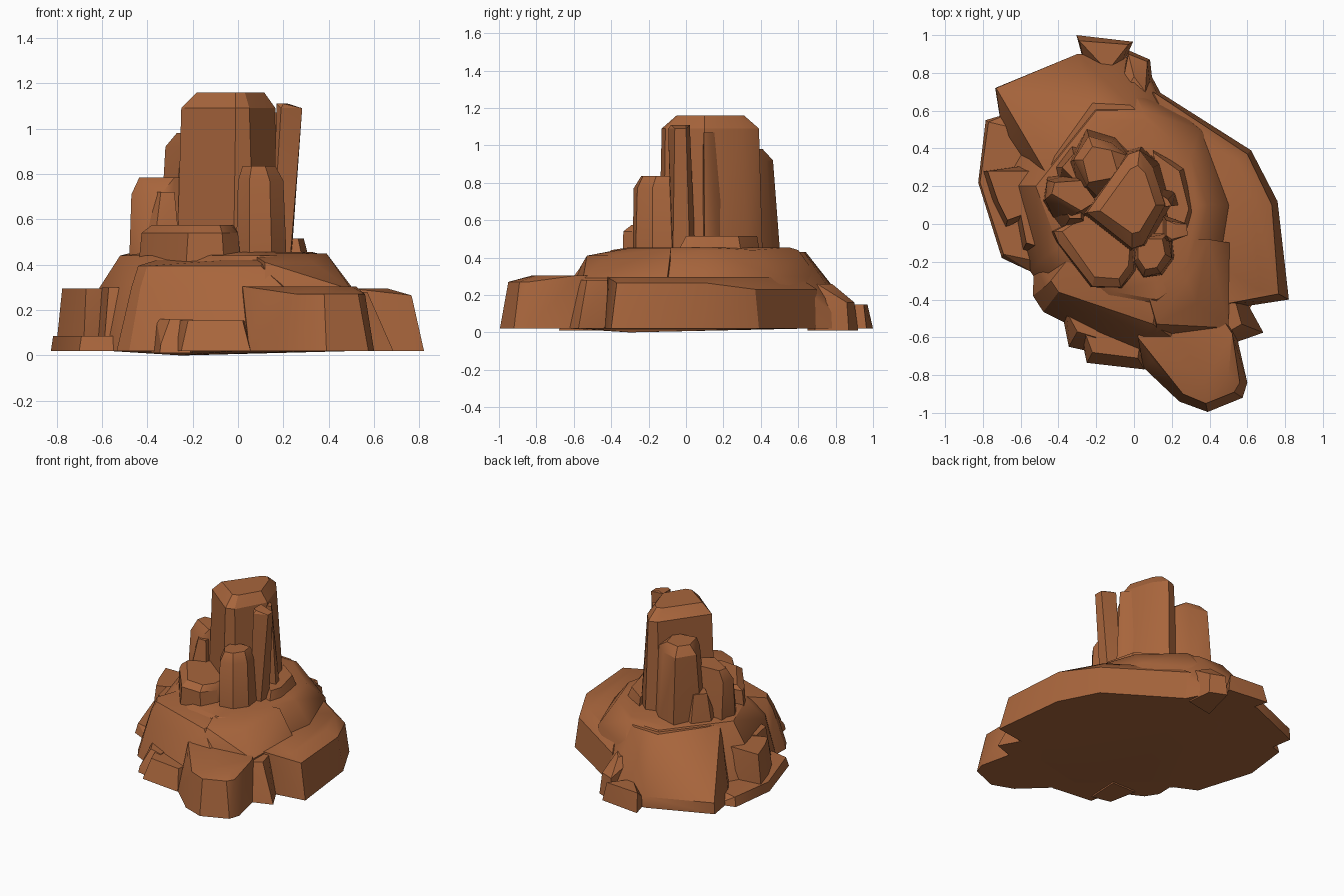
import bpy, bmesh, math

stone = bpy.data.materials.new("red sandstone")
stone.diffuse_color = (0.39, 0.13, 0.045, 1)


def rock(name, *levels):
    """Faceted convex rock from stacked outlines: (z, [(x, y), ...])."""
    bm = bmesh.new()
    for z, pts in levels:
        for x, y in pts:
            bm.verts.new((x, y, z))
    r = bmesh.ops.convex_hull(bm, input=bm.verts[:])
    junk = {g for g in r["geom_interior"] + r["geom_unused"]
            if isinstance(g, bmesh.types.BMVert)}
    bmesh.ops.delete(bm, geom=list(junk), context='VERTS')
    bmesh.ops.dissolve_limit(bm, angle_limit=math.radians(4),
                             verts=bm.verts[:], edges=bm.edges[:])
    bmesh.ops.recalc_face_normals(bm, faces=bm.faces[:])
    me = bpy.data.meshes.new(name)
    bm.to_mesh(me)
    bm.free()
    me.materials.append(stone)
    me.shade_smooth()
    me.set_sharp_from_angle(angle=math.radians(28))
    bpy.context.collection.objects.link(bpy.data.objects.new(name, me))


# Underside and plateau core
rock("underside",
     (0.0, [(-.25, -.3), (.1, -.4), (.15, .2), (-.2, .3)]),
     (.025, [(-.65, .5), (-.65, -.1), (-.45, -.4), (.05, -.7), (.5, -.6), (.72, -.3), (.66, .2), (.1, .7), (-.25, .85)]))
rock("plateau",
     (.02, [(-.66, .3), (-.55, -.25), (-.3, -.5), (.1, -.7), (.5, -.55), (.62, .1), (.4, .5), (0, .8), (-.4, .75)]),
     (.3, [(-.61, .2), (-.5, -.2), (-.3, -.45), (.15, -.55), (.42, -.4), (.5, .1), (.35, .5), (0, .7)]),
     (.44, [(-.52, .2), (-.4, -.12), (-.1, -.36), (.12, -.4), (.3, -.28), (.39, .1), (.3, .36), (.05, .6), (-.2, .6)]),
     (.455, [(-.46, .2), (-.3, -.15), (.12, -.3), (.28, -.2), (.33, .1), (.05, .55), (-.2, .55)]))

# Broad lower slabs
rock("east_slab",
     (.02, [(.82, -.4), (.76, .12), (.62, .39), (.1, .72), (0, .3), (.1, -.3), (.56, -.44)]),
     (.265, [(.765, -.37), (.73, .1)]),
     (.23, [(.6, .37), (.1, .7)]),
     (.295, [(.66, -.35), (.64, .1), (.54, .34), (.15, .6), (.1, 0), (.5, -.42)]))
rock("front_lobe",
     (.02, [(.6, -.84), (.575, -.92), (.39, -.995), (.24, -.94), (.05, -.76), (0, -.4), (.5, -.4), (.55, -.6)]),
     (.27, [(.56, -.84), (.53, -.89), (.38, -.95), (.26, -.9), (.1, -.72)]),
     (.305, [(.5, -.8), (.38, -.82), (.02, -.6), (.1, -.4), (.4, -.4), (.52, -.58)]))
rock("front_wedge",
     (.02, [(.685, -.575), (.5, -.64), (.4, -.4), (.6, -.42)]),
     (.28, [(.57, -.53), (.5, -.57), (.4, -.4), (.54, -.42)]))
rock("front_cliff",
     (.02, [(-.535, -.38), (-.53, -.2), (-.48, -.465), (-.36, -.5), (.06, -.74), (.25, -.75), (.3, -.3)]),
     (.3, [(-.47, -.33), (-.43, -.4), (.05, -.6), (.2, -.6)]),
     (.395, [(-.44, -.3), (-.4, -.36), (.1, -.53), (.12, -.45)]),
     (.42, [(-.36, -.2), (-.05, -.4), (.12, -.42), (.2, -.2)]))
rock("front_right_bench",
     (.1, [(.1, -.64), (.5, -.6), (.5, -.1), (.1, -.1)]),
     (.29, [(.12, -.6), (.5, -.55), (.51, -.1)]),
     (.41, [(.12, -.53), (.33, -.42), (.42, -.1)]),
     (.45, [(.06, -.32), (.28, -.3), (.39, -.08), (.1, -.1)]))
rock("back_slope",
     (.02, [(-.735, .72), (-.3, .9), (.04, .88), (.1, .7), (.3, .4), (-.5, .2), (-.7, .5)]),
     (.1, [(-.73, .72), (-.3, .9), (.02, .86)]),
     (.43, [(-.46, .26), (-.42, .36), (-.22, .64), (-.02, .63), (.25, .4), (.2, .2)]))

# West side shelf and blocks
rock("west_shelf",
     (.02, [(-.825, .22), (-.785, .55), (-.65, .59), (-.4, .2), (-.53, -.26), (-.7, -.18)]),
     (.085, [(-.815, .22), (-.77, .54), (-.6, .5), (-.5, -.2), (-.69, -.16)]))
rock("west_block",
     (.05, [(-.8, .28), (-.75, .12), (-.68, -.02), (-.45, .1), (-.5, .32)]),
     (.295, [(-.775, .28), (-.72, .12), (-.67, .02), (-.45, .1), (-.5, .28)]))
rock("west_step",
     (.05, [(-.62, .02), (-.59, -.14), (-.4, -.15), (-.4, .15)]),
     (.3, [(-.6, .05), (-.57, -.1), (-.4, -.15), (-.4, .15)]))

# Small fallen rocks round the foot
rock("front_boulder",
     (.02, [(-.25, -.735), (.055, -.77), (.05, -.5), (-.3, -.5)]),
     (.155, [(-.22, -.68), (.02, -.71), (.05, -.5), (-.28, -.52)]))
rock("front_left_chip",
     (.01, [(-.345, -.65), (-.21, -.68), (-.2, -.45), (-.385, -.45)]),
     (.05, [(-.34, -.64), (-.24, -.66)]),
     (.16, [(-.3, -.57), (-.2, -.6), (-.2, -.45), (-.36, -.46)]))
rock("back_boulder",
     (.02, [(-.305, 1.0), (-.005, .965), (-.1, .75), (-.25, .8)]),
     (.15, [(-.29, .97), (-.03, .95), (-.14, .81)]))
rock("back_right_chip",
     (.01, [(-.03, .92), (.085, .87), (.105, .69), (-.1, .65)]),
     (.16, [(-.03, .9), (.07, .86), (.09, .7)]),
     (.26, [(0, .78), (.06, .7), (-.08, .65)]))

# Central tower and the pillars leaning on it
rock("main_tower",
     (.4, [(-.27, .05), (-.02, -.145), (.07, -.12), (.2, .1), (.14, .32), (.04, .41), (-.06, .38)]),
     (1.09, [(-.25, .06), (-.01, -.13), (.05, -.11), (.165, .1), (.1, .3), (.03, .39), (-.03, .37)]),
     (1.16, [(-.18, .07), (-.01, -.05), (.03, -.04), (.115, .1), (.06, .27), (.02, .31), (-.02, .29)]))
rock("thin_spire",
     (.42, [(.15, -.08), (.23, -.07), (.235, .02), (.15, .05)]),
     (1.09, [(.19, -.095), (.283, -.06), (.28, 0)]),
     (1.11, [(.17, -.06), (.2, -.08), (.22, 0), (.17, .02)]))
rock("east_fin",
     (.42, [(.1, .08), (.24, .1), (.22, .17), (.1, .2)]),
     (1.07, [(.1, .09), (.2, .095), (.18, .13), (.08, .2)]))
rock("front_pillar",
     (.4, [(-.01, -.2), (.05, -.285), (.15, -.27), (.215, -.18), (.2, -.05), (0, -.05)]),
     (.77, [(0, -.2), (.05, -.28), (.14, -.26), (.2, -.18), (.18, -.05)]),
     (.835, [(.02, -.18), (.06, -.24), (.12, -.23), (.165, -.16), (.15, -.08), (.02, -.08)]))
rock("front_left_block",
     (.38, [(-.44, -.04), (-.41, -.1), (-.23, -.335), (-.06, -.34), (.015, -.25), (.01, -.1), (-.25, .05)]),
     (.54, [(-.425, -.04), (-.4, -.1), (-.22, -.33), (-.07, -.335), (0, -.24), (0, -.1)]),
     (.575, [(-.38, -.04), (-.21, -.28), (-.08, -.29), (-.03, -.22), (-.02, -.1), (-.25, .05)]))
rock("west_pillar",
     (.4, [(-.48, .12), (-.42, .02), (-.3, 0), (-.2, .1), (-.3, .27), (-.46, .25)]),
     (.71, [(-.47, .13), (-.34, .04), (-.46, .23)]),
     (.785, [(-.435, .16), (-.28, .07), (-.2, .12), (-.28, .23), (-.42, .22)]))
rock("west_buttress",
     (.4, [(-.47, .08), (-.38, -.04), (-.25, 0), (-.3, .15)]),
     (.72, [(-.34, .03), (-.28, .03), (-.28, .1), (-.38, .1)]))
rock("back_left_pillar",
     (.4, [(-.35, .32), (-.25, .505), (-.1, .46), (0, .36), (-.15, .1), (-.3, .18)]),
     (.92, [(-.32, .34), (-.24, .465), (-.12, .43), (-.03, .36), (-.25, .2)]),
     (.98, [(-.27, .34), (-.22, .41), (-.12, .39), (-.08, .25), (-.24, .22)]))
rock("back_left_stub",
     (.4, [(-.42, .3), (-.33, .42), (-.24, .4), (-.28, .2), (-.4, .2)]),
     (.64, [(-.38, .3), (-.32, .37), (-.26, .34), (-.3, .22)]))
rock("east_stub",
     (.4, [(.17, 0), (.29, -.06), (.32, .05), (.28, .3), (.1, .4)]),
     (.515, [(.18, .03), (.265, 0), (.29, .08), (.24, .28), (.1, .38)]))
